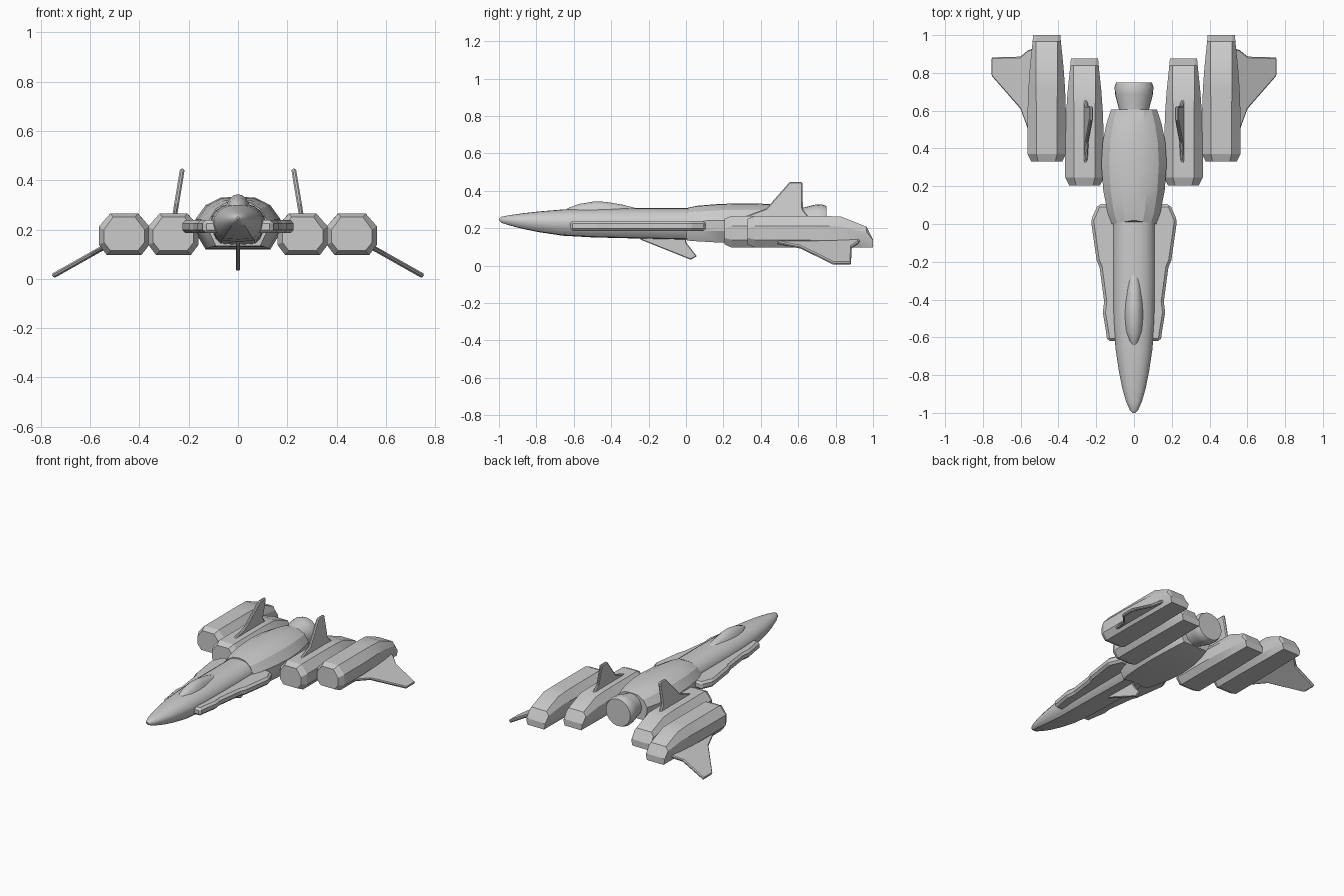
import bpy, bmesh, math
from mathutils import Vector

if "Cube" in bpy.data.objects:
    bpy.data.objects.remove(bpy.data.objects["Cube"])


def make(name, bm, mirror=False, bevel=0, angle=None):
    bmesh.ops.recalc_face_normals(bm, faces=bm.faces)
    me = bpy.data.meshes.new(name)
    bm.to_mesh(me)
    bm.free()
    ob = bpy.data.objects.new(name, me)
    bpy.context.collection.objects.link(ob)
    if bevel:
        b = ob.modifiers.new("bevel", 'BEVEL')
        b.width, b.segments, b.limit_method = bevel, 1, 'ANGLE'
    if mirror:
        m = ob.modifiers.new("mirror", 'MIRROR')
        m.use_mirror_merge = False
    if angle:
        bpy.ops.object.select_all(action='DESELECT')
        ob.select_set(True)
        bpy.context.view_layer.objects.active = ob
        bpy.ops.object.shade_smooth_by_angle(angle=math.radians(angle))
    return ob


def loft(name, rings, **kw):
    """Skin closed rings of 3D points and cap both ends."""
    bm = bmesh.new()
    vs = [[bm.verts.new(p) for p in r] for r in rings]
    n = len(vs[0])
    for a, b in zip(vs, vs[1:]):
        for i in range(n):
            j = (i + 1) % n
            bm.faces.new((a[i], a[j], b[j], b[i]))
    bm.faces.new(vs[0])
    bm.faces.new(vs[-1])
    return make(name, bm, **kw)


def section(half, y, hw, top, mid, bot, bulge=0):
    """Full ring from a right-half outline of (u, v) fractions, top to bottom."""
    pts = half + [(-u, v) for u, v in reversed(half) if u > 0]
    return [(u * hw, y + bulge * (1 - abs(u)),
             mid + v * ((top - mid) if v > 0 else (mid - bot))) for u, v in pts]


def plate(name, pts, offset, **kw):
    """Flat polygon thickened both ways along offset."""
    o = Vector(offset)
    loft(name, [[Vector(p) - o for p in pts], [Vector(p) + o for p in pts]], **kw)


# Front fuselage with rounded nose
hull = [(0, 1), (.3, .97), (.57, .85), (.8, .62), (.95, .3), (1, 0),
        (.95, -.35), (.82, -.7), (.62, -.95), (0, -1)]
nose = [(-1, .006, .252, .247, .242), (-.985, .022, .262, .245, .228),
        (-.94, .042, .270, .242, .214), (-.87, .062, .280, .238, .196),
        (-.78, .080, .290, .235, .178), (-.66, .098, .300, .232, .160),
        (-.5, .109, .305, .230, .151), (-.3, .112, .307, .230, .146),
        (0, .112, .307, .230, .139), (.15, .112, .307, .230, .130)]
loft("front_fuselage", [section(hull, *s) for s in nose], angle=35)

# Canopy, a teardrop dome
dome = [(0, 1), (.3, .95), (.55, .8), (.78, .5), (1, 0), (.9, -1), (0, -1)]
canopy = [(-.645, .008, .300, .28, .27), (-.62, .036, .312, .27, .25),
          (-.57, .054, .330, .26, .25), (-.49, .060, .343, .26, .25),
          (-.43, .058, .341, .26, .25), (-.34, .050, .326, .26, .25),
          (-.25, .035, .303, .26, .25)]
loft("canopy", [section(dome, *s) for s in canopy], angle=50)

# Rear fuselage, wider and faceted
body = [(0, 1), (.4, .97), (.76, .68), (1, .15), (.98, -.4), (.76, -1), (0, -1)]
rear = [(0, .118, .312, .225, .134), (.06, .140, .320, .225, .130),
        (.18, .163, .330, .225, .123), (.32, .173, .333, .225, .119),
        (.44, .165, .330, .225, .122), (.53, .146, .321, .225, .130),
        (.605, .122, .308, .225, .142)]
loft("rear_fuselage", [section(body, *s, bulge=.02 if i == 0 else 0)
                       for i, s in enumerate(rear)], angle=25)

# Central exhaust nozzle
ring = [(math.cos(i * math.tau / 24), math.sin(i * math.tau / 24)) for i in range(24)]
loft("nozzle", [[(r * c, y, .225 + r * s) for c, s in ring]
                for y, r in ((.55, .078), (.61, .08), (.685, .1), (.725, .103), (.75, .094))],
     angle=25)


# Engine pods: octagonal, tapering and sloping down at the back
def pod(name, cx, dy):
    # y, half width, top flat, bottom flat, z of the four corner levels
    st = [(.33, .082, .045, .055, (.250, .200, .148, .114)),
          (.37, .102, .055, .070, (.266, .213, .138, .096)),
          (.58, .102, .055, .070, (.266, .213, .138, .096)),
          (.72, .097, .056, .068, (.266, .212, .138, .096)),
          (.83, .089, .058, .066, (.262, .210, .138, .096)),
          (.965, .075, .058, .064, (.208, .180, .137, .096)),
          (1.0, .072, .058, .064, (.140, .135, .125, .096))]
    rings = []
    for y, w, t, b, (z1, z2, z3, z4) in st:
        half = [(t, z1), (w, z2), (w, z3), (b, z4)]
        rings.append([(cx + x, y + dy, z) for x, z in
                      half + [(-x, z) for x, z in reversed(half)]])
    loft(name, rings, mirror=True, angle=20)


pod("outer_engine_pods", .462, 0)
pod("inner_engine_pods", .262, -.125)

# Upright tail fins on the inner pods, leaning inward
up = [(.28, .25), (.43, .305), (.555, .447), (.622, .447), (.625, .30), (.665, .25)]
plate("tail_fins", [(.258 - (z - .25) * .165, y, z) for y, z in up],
      (.0095, 0, .0015), mirror=True, bevel=.006)

# Drooping outer fins
low = [(.40, 0), (.50, .13), (.61, .31), (.785, 1), (.882, 1), (.886, .31), (.92, .13), (.93, 0)]
plate("outer_fins", [(.53 + .222 * f, y, .136 - .125 * f) for y, f in low],
      (.005, 0, .0087), mirror=True, bevel=.006)

# Side strakes along the front fuselage
strake = [(.05, -.62), (.142, -.62), (.148, -.57), (.165, -.47), (.158, -.41),
          (.182, -.23), (.198, -.19), (.228, .02), (.190, .105), (.05, .105)]
plate("side_strakes", [(x, y, .212) for x, y in strake], (0, 0, .027),
      mirror=True, bevel=.014)

# Ventral fin
keel = [(-.26, .16), (-.24, .138), (.025, .032), (.058, .05), (0, .125), (0, .16)]
plate("ventral_fin", [(0, y, z) for y, z in keel], (.009, 0, 0), bevel=.004)
